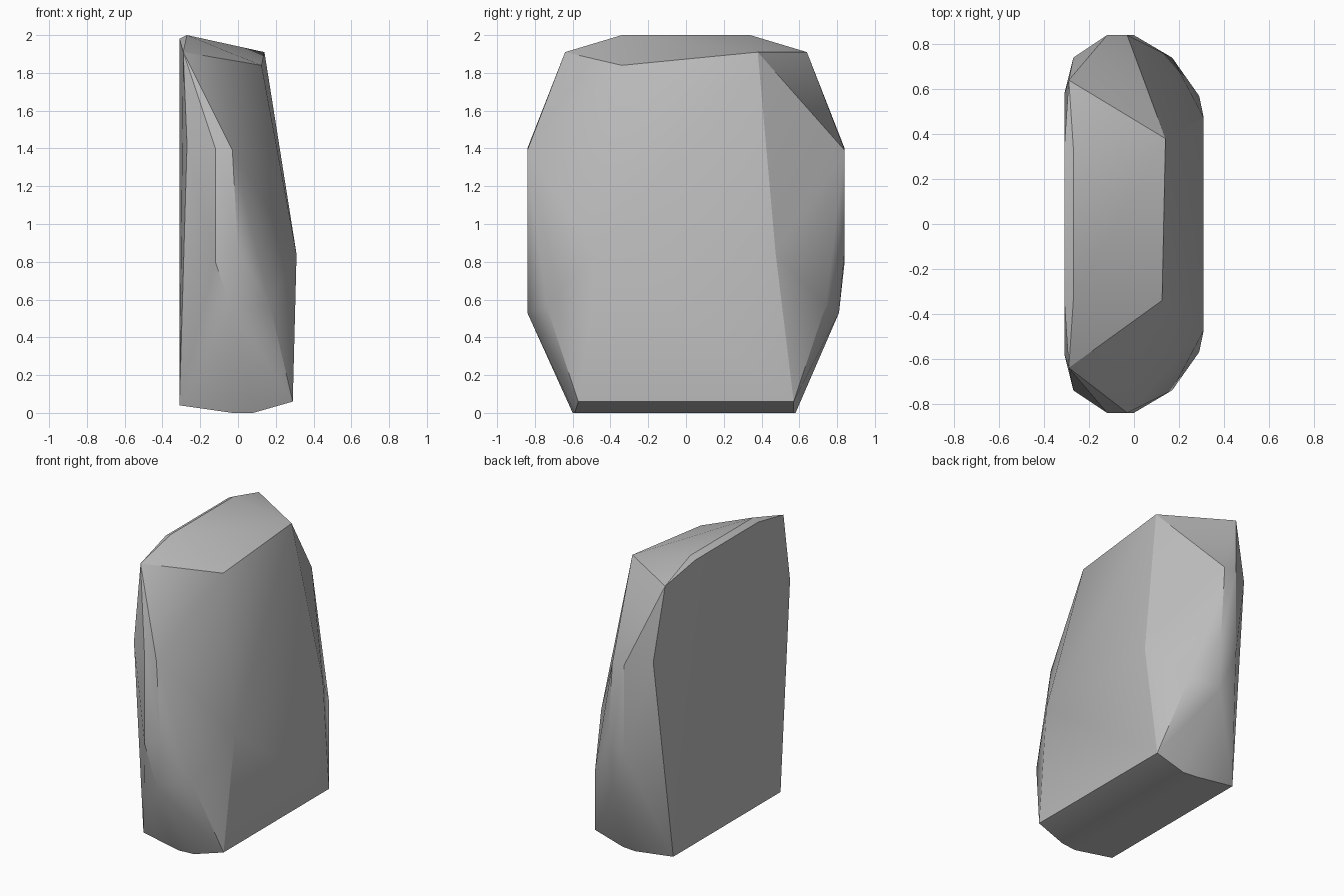
import bpy, bmesh, math

cube = bpy.data.objects.get("Cube")
if cube:
    bpy.data.objects.remove(cube, do_unlink=True)

# Stone colour
stone = bpy.data.materials.new("stone grey")
stone.use_nodes = True
colour = (0.5, 0.5, 0.5, 1)
stone.diffuse_color = colour
stone.node_tree.nodes["Principled BSDF"].inputs["Base Color"].default_value = colour

# Corners shared by both ends of the slab: x, half length, z
paired = [
    (-0.27, 0.34, 2.0), (-0.31, 0.34, 1.98),     # crest
    (-0.29, 0.64, 1.91),                         # shoulder
    (-0.27, 0.74, 1.42), (-0.12, 0.84, 1.40),    # end bulge
    (-0.03, 0.84, 1.39), (0.0, 0.84, 0.86), (-0.12, 0.84, 0.80),
    (0.17, 0.74, 0.57),                          # lower flank
    (0.31, 0.475, 0.84),                         # belly
    (-0.31, 0.58, 0.04), (0.29, 0.57, 0.06),     # foot
]
corners = [(x, side * y, z) for x, y, z in paired for side in (-1, 1)]

# Corners that differ between the two ends
corners += [
    (0.125, -0.34, 1.84), (0.14, 0.38, 1.91),
    (-0.03, -0.84, 0.53), (-0.02, 0.81, 0.53),
    (-0.03, -0.60, 0.0), (0.08, -0.59, 0.0),
    (-0.02, 0.58, 0.0), (0.08, 0.57, 0.0),
]

# Faceted boulder wrapped around the corners
bm = bmesh.new()
for corner in corners:
    bm.verts.new(corner)
hull = bmesh.ops.convex_hull(bm, input=bm.verts[:])
loose = [v for v in bm.verts if not v.link_faces]
bmesh.ops.delete(bm, geom=loose, context="VERTS")
bmesh.ops.recalc_face_normals(bm, faces=bm.faces[:])
mesh = bpy.data.meshes.new("boulder")
bm.to_mesh(mesh)
bm.free()
mesh.materials.append(stone)

boulder = bpy.data.objects.new("boulder", mesh)
bpy.context.collection.objects.link(boulder)
bpy.ops.object.select_all(action="DESELECT")
boulder.select_set(True)
bpy.context.view_layer.objects.active = boulder
bpy.ops.object.shade_smooth_by_angle(angle=math.radians(30))
